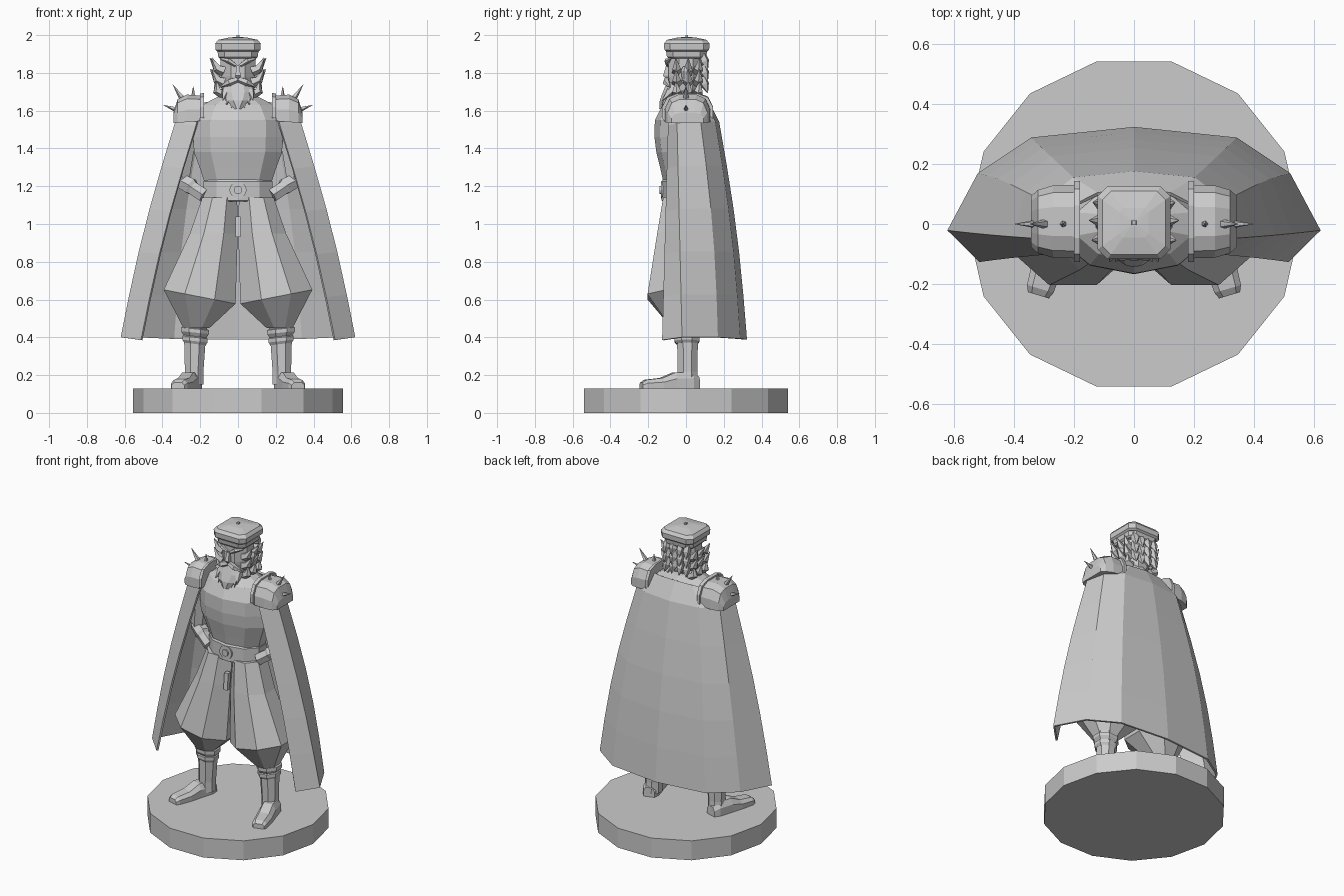
import bpy, bmesh
from math import sin, cos, pi, copysign
from mathutils import Vector


def add(name, verts, faces):
    me = bpy.data.meshes.new(name)
    me.from_pydata([tuple(v) for v in verts], [], faces)
    bm = bmesh.new()
    bm.from_mesh(me)
    bmesh.ops.recalc_face_normals(bm, faces=bm.faces)
    bm.to_mesh(me)
    bm.free()
    ob = bpy.data.objects.new(name, me)
    bpy.context.collection.objects.link(ob)
    return ob


def loft(name, rings, pair=False):
    """Skin closed rings of equal size and cap both ends; pair adds the x-mirrored twin."""
    n, m = len(rings[0]), len(rings)
    verts = [Vector(v) for r in rings for v in r]
    faces = [(i * n + j, i * n + (j + 1) % n, (i + 1) * n + (j + 1) % n, (i + 1) * n + j)
             for i in range(m - 1) for j in range(n)]
    faces += [tuple(range(n))[::-1], tuple(range((m - 1) * n, m * n))]
    if not pair:
        return add(name, verts, faces)
    add(name + "_left", verts, faces)
    add(name + "_right", [(-v.x, v.y, v.z) for v in verts], faces)


def oval(cx, cy, z, rx, ry, n=10, square=1.0, tilt=0.0):
    """Horizontal ring; square < 1 makes it boxier, tilt lifts the +x side."""
    pts = []
    for k in range(n):
        a = 2 * pi * (k + 0.5) / n
        c, s = [copysign(abs(f) ** square, f) for f in (cos(a), sin(a))]
        pts.append((cx + rx * c, cy + ry * s, z + tilt * c))
    return pts


def tube(name, path, radii, n=6, pair=False):
    """Limb or spike along a path."""
    path = [Vector(p) for p in path]
    rings = []
    for i, (p, r) in enumerate(zip(path, radii)):
        d = (path[min(i + 1, len(path) - 1)] - path[max(i - 1, 0)]).normalized()
        u = d.cross(Vector((0, 1, 0.01))).normalized()
        w = d.cross(u)
        rings.append([p + r * (u * cos(2 * pi * (k + .5) / n) + w * sin(2 * pi * (k + .5) / n))
                      for k in range(n)])
    loft(name, rings, pair)


# Display base
bpy.ops.mesh.primitive_cylinder_add(vertices=14, radius=0.555, depth=0.13,
                                    location=(0, 0, 0.065), rotation=(0, 0, pi / 2))
bpy.context.object.name = "base"

# Feet, pointing outward
heel, toe = Vector((0.228, 0.065, 0)), Vector((0.318, -0.237, 0))
side = Vector((0.958, 0.286, 0))
rings = []
for t, w, h in [(0, .035, .19), (.12, .05, .215), (.42, .05, .215), (.65, .052, .185), (.93, .046, .175), (1, .036, .16)]:
    p = heel.lerp(toe, t)
    rings.append([p + side * w * a + Vector((0, 0, z)) for a, z in
                  [(-1, .128), (1, .128), (1, .13 + (h - .13) * .6), (.6, h), (-.6, h), (-1, .13 + (h - .13) * .6)]])
loft("foot", rings, True)

# Boot shafts and wrapped cuffs
loft("boot_shaft", [oval(.236, .008, .15, .058, .06, 8), oval(.232, .008, .22, .053, .056, 8),
                    oval(.228, .008, .39, .062, .06, 8)], True)
loft("boot_cuff", [oval(.228, .005, z, r, r, 8, 1, .008) for z, r in
                   [(.365, .062), (.38, .072), (.4, .072), (.405, .066), (.425, .08), (.445, .08), (.45, .068), (.48, .075)]], True)

# Baggy trousers
loft("trouser_leg", [oval(.097, -.01, 1.14, .1, .12, 8), oval(.128, -.025, .95, .137, .138, 8),
                     oval(.203, -.035, .615, .206, .182, 8, 1, .04), oval(.22, -.005, .45, .075, .078, 8)], True)
loft("trouser_fly", [oval(0, -.11, 1.04, .02, .02, 4), oval(0, -.12, .93, .02, .02, 4)])

# Torso
loft("torso", [oval(0, 0, 1.2, .18, .115), oval(0, -.01, 1.29, .21, .125), oval(0, -.015, 1.38, .245, .142),
               oval(0, -.015, 1.46, .25, .152), oval(0, -.015, 1.55, .25, .15),
               oval(0, 0, 1.63, .2, .125), oval(0, .005, 1.68, .1, .085), oval(0, .005, 1.72, .065, .065)])

# Belt with round buckle
loft("belt", [oval(0, -.003, z, r, r - .065, 10) for z, r in [(1.12, .185), (1.125, .193), (1.225, .193), (1.235, .185)]])
for nm, r, y in [("buckle", .045, -.122), ("buckle_stud", .022, -.13)]:
    bpy.ops.mesh.primitive_cylinder_add(vertices=16, radius=r, depth=.02, location=(0, y, 1.18), rotation=(pi / 2, 0, 0))
    bpy.context.object.name = nm

# Arms bent to the hips
tube("upper_arm", [(.25, 0, 1.57), (.28, .005, 1.4), (.3, .01, 1.22)], [.06, .055, .045], 6, True)
tube("forearm", [(.315, .01, 1.235), (.25, -.015, 1.2), (.24, -.02, 1.19), (.18, -.04, 1.15)],
     [.042, .048, .04, .04], 6, True)

# Cape: half cross-sections from front edge to centre back, mirrored
neck = [(.19, -.07, 1.64), (.22, -.03, 1.63), (.2, .06, 1.635), (.12, .1, 1.65), (0, .11, 1.655)]
yoke = [(.22, -.09, 1.52), (.33, -.045, 1.53), (.3, .075, 1.535), (.2, .15, 1.54), (0, .17, 1.54)]
hem = [(.51, -.122, .385), (.615, -.02, .4), (.515, .165, .4), (.34, .282, .392), (0, .317, .388)]
rows = [neck]
for i in range(6):
    t = i / 5
    rows.append([Vector(a).lerp(Vector(b), t) * 1.0 + Vector((.02 * sin(pi * t) * (a[0] > 0), .018 * sin(pi * t) * (a[1] > 0), 0))
                 for a, b in zip(yoke, hem)])
verts = [v for r in rows for v in [tuple(p) for p in r] + [(-p[0], p[1], p[2]) for p in r[-2::-1]]]
cape = add("cape", verts, [(i * 9 + j, i * 9 + j + 1, i * 9 + j + 10, i * 9 + j + 9)
                           for i in range(len(rows) - 1) for j in range(8)])
mod = cape.modifiers.new("thickness", "SOLIDIFY")
mod.thickness = .012
mod.offset = 0


# Shoulder guards: arched sections stacked along x
def arch(x, w, top, low):
    h = top - low
    return [(x, .008 + w * a, low + h * b) for a, b in
            [(-1, 0), (-1, .45), (-.8, .85), (-.4, 1), (.4, 1), (.8, .85), (1, .45), (1, 0)]]


loft("shoulder_guard", [arch(.18, .135, 1.695, 1.56), arch(.2, .135, 1.69, 1.56), arch(.2, .122, 1.68, 1.545),
                        arch(.27, .12, 1.685, 1.54), arch(.32, .105, 1.66, 1.535), arch(.342, .085, 1.59, 1.535)], True)
for nm, a, b, r in [("side", (.31, 0, 1.6), (.395, 0, 1.63), .018), ("corner", (.285, 0, 1.65), (.345, 0, 1.738), .02),
                    ("top", (.235, 0, 1.66), (.237, 0, 1.728), .016)]:
    tube("guard_spike_" + nm, [a, b], [r, .001], 5, True)

# Head
loft("head", [oval(0, 0, 1.66, .06, .07, 8), oval(0, 0, 1.71, .088, .09, 8), oval(0, 0, 1.78, .1, .1, 8),
              oval(0, 0, 1.9, .1, .1, 8)])
loft("nose", [oval(0, -.098, 1.84, .01, .01, 4), oval(0, -.106, 1.785, .02, .022, 4), oval(0, -.1, 1.77, .012, .012, 4)])
tube("eyebrow", [(.012, -.096, 1.84), (.05, -.1, 1.865), (.095, -.08, 1.875)], [.01, .015, .004], 5, True)
tube("moustache", [(.004, -.1, 1.765), (.045, -.105, 1.75), (.095, -.085, 1.725)], [.016, .02, .003], 5, True)
loft("ear", [oval(.105, 0, 1.76, .012, .02, 6), oval(.113, .005, 1.81, .018, .032, 6), oval(.115, .005, 1.835, .01, .02, 6)], True)

# Beard with a ragged lower edge
loft("beard", [oval(0, -.06, 1.75, .075, .045, 8), oval(0, -.075, 1.7, .09, .05, 8), oval(0, -.1, 1.655, .065, .042, 8),
               oval(0, -.125, 1.61, .02, .018, 8)])
for x, z in [(.035, 1.615), (.06, 1.63), (.08, 1.655)]:
    tube("beard_lock", [(x * .8, -.085, 1.7), (x, -.125, z)], [.026, .002], 5, True)

# Side whiskers and back hair in pointed tufts
for z, tip in [(1.69, .125), (1.75, .15), (1.81, .152)]:
    for y in (-.045, .01, .06):
        tube("side_hair_tuft", [(.075, y, z), (.11, y * 1.1, z + .015), (tip - abs(y) * .25, y * 1.2, z + .07)],
             [.03, .024, .001], 5, True)
for z in (1.74, 1.8, 1.86):
    for x in (.025, .072):
        tube("back_hair_lock", [(x, .085, z + .04), (x, .098, z), (x * 1.1, .115, z - .045)], [.02, .026, .002], 5, True)

# Square cap with band and button
loft("cap_band", [oval(0, .003, z, r, r, 8, .45) for z, r in [(1.875, .098), (1.885, .108), (1.912, .112)]])
loft("cap", [oval(0, .004, z, r, r, 8, .35) for z, r in
             [(1.912, .11), (1.922, .122), (1.955, .124), (1.975, .108), (1.987, .05), (1.99, .015)]])
loft("cap_button", [oval(0, .004, 1.98, .012, .012, 4), oval(0, .004, 2.0, .01, .01, 4)])
